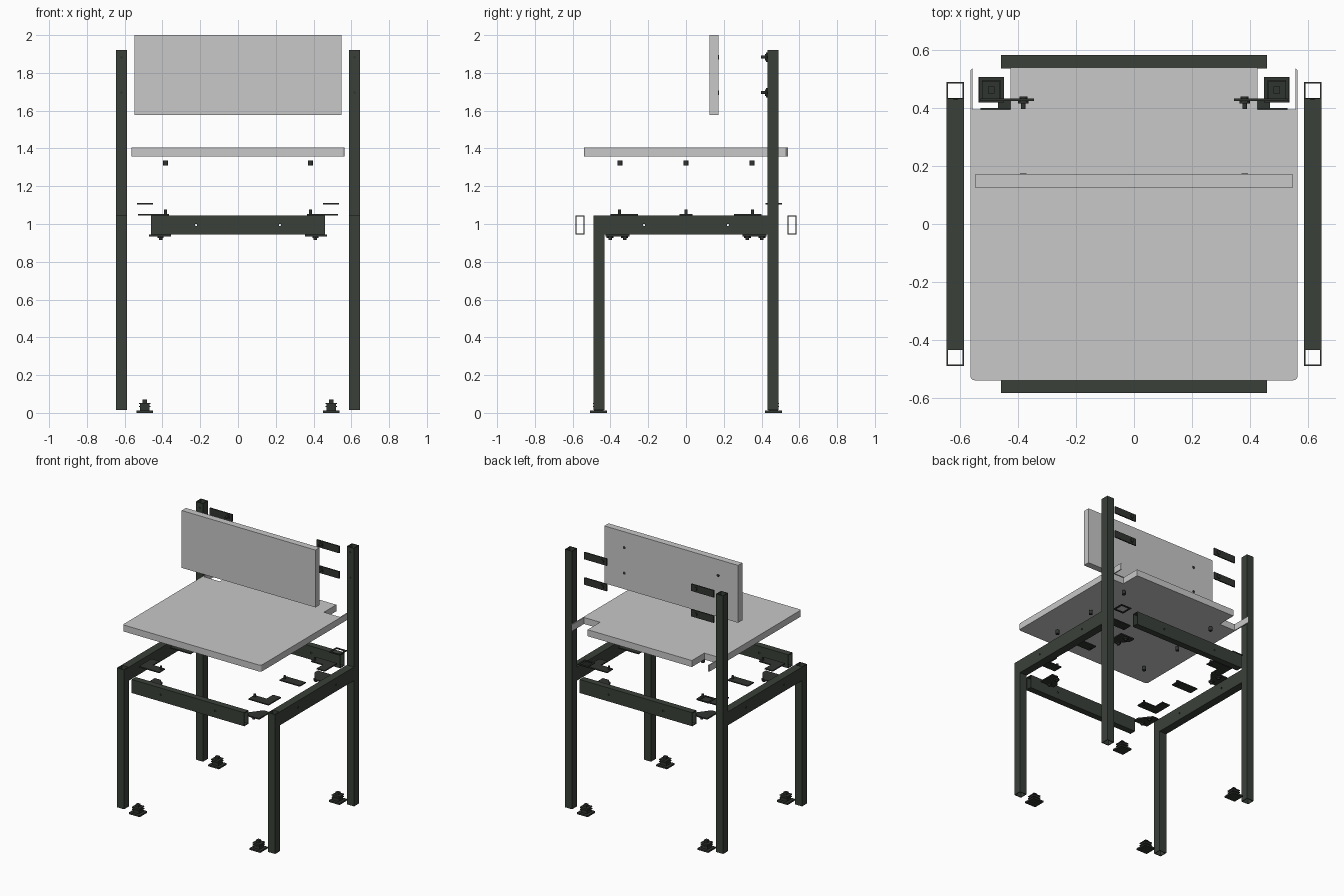
import bpy, bmesh, math
from mathutils import Vector, Matrix

cube = bpy.data.objects.get("Cube")
if cube:
    bpy.data.objects.remove(cube, do_unlink=True)


def material(name, rgb):
    m = bpy.data.materials.new(name)
    m.use_nodes = True
    m.diffuse_color = (*rgb, 1)
    bsdf = next(n for n in m.node_tree.nodes if n.type == 'BSDF_PRINCIPLED')
    bsdf.inputs["Base Color"].default_value = (*rgb, 1)
    return m


STEEL = material("dark green steel", (0.042, 0.051, 0.041))
HARDWARE = material("black hardware", (0.03, 0.035, 0.03))
BOARD = material("grey board", (0.58, 0.58, 0.58))


def finish(name, bm, mat):
    bmesh.ops.recalc_face_normals(bm, faces=bm.faces)
    mesh = bpy.data.meshes.new(name)
    bm.to_mesh(mesh)
    bm.free()
    mesh.materials.append(mat)
    ob = bpy.data.objects.new(name, mesh)
    bpy.context.collection.objects.link(ob)
    return ob


def add_box(bm, lo, hi):
    lo, hi = Vector(lo), Vector(hi)
    m = Matrix.Translation((lo + hi) / 2) @ Matrix.Diagonal((*(hi - lo), 1))
    bmesh.ops.create_cube(bm, size=1, matrix=m)


def add_cyl(bm, center, axis, r, length, sides=12):
    rot = Vector(axis).to_track_quat('Z', 'Y').to_matrix().to_4x4()
    bmesh.ops.create_cone(bm, cap_ends=True, segments=sides, radius1=r, radius2=r,
                          depth=length, matrix=Matrix.Translation(center) @ rot)


def add_prism(bm, pts, z0, z1):
    f = bm.faces.new([bm.verts.new((x, y, z0)) for x, y in pts])
    ext = bmesh.ops.extrude_face_region(bm, geom=[f])
    verts = [v for v in ext["geom"] if isinstance(v, bmesh.types.BMVert)]
    bmesh.ops.translate(bm, verts=verts, vec=(0, 0, z1 - z0))


def add_tube(bm, lo, hi, axis, wall=0.005):
    """Hollow rectangular tube, open at both ends along the axis."""
    a, b = [i for i in range(3) if i != axis]
    rings = []
    for end in (lo[axis], hi[axis]):
        for w in (0, wall):
            ring = []
            for u, v in ((lo[a] + w, lo[b] + w), (hi[a] - w, lo[b] + w),
                         (hi[a] - w, hi[b] - w), (lo[a] + w, hi[b] - w)):
                co = [0, 0, 0]
                co[axis], co[a], co[b] = end, u, v
                ring.append(bm.verts.new(co))
            rings.append(ring)
    for p, q in ((0, 1), (0, 2), (1, 3), (2, 3)):
        for i in range(4):
            j = (i + 1) % 4
            bm.faces.new((rings[p][i], rings[p][j], rings[q][j], rings[q][i]))


def tube(name, lo, hi, axis):
    bm = bmesh.new()
    add_tube(bm, lo, hi, axis)
    return finish(name, bm, STEEL)


def drill(ob, centers, axis):
    bm = bmesh.new()
    for c in centers:
        add_cyl(bm, c, axis, 0.006, 0.2)
    cutter = finish("drill_cutter", bm, STEEL)
    cutter.hide_render = True
    mod = ob.modifiers.new("holes", 'BOOLEAN')
    mod.operation, mod.solver, mod.object = 'DIFFERENCE', 'EXACT', cutter
    bpy.context.view_layer.objects.active = ob
    bpy.ops.object.modifier_apply(modifier=mod.name)
    bpy.data.objects.remove(cutter, do_unlink=True)


LOW, HIGH = 0.945, 1.045            # rail bottom and top
INNER, OUTER = 0.588, 0.647         # side frame
BOLT_Z = (1.695, 1.883)             # backrest fixings

# Front and back rails
for name, s in (("front_rail", -1), ("back_rail", 1)):
    y0, y1 = sorted((s * 0.537, s * 0.584))
    rail = tube(name, (-0.46, y0, LOW), (0.46, y1, HIGH), 0)
    drill(rail, [(x, s * 0.56, 0.995) for x in (-0.222, 0.222)], (0, 1, 0))

for side, s in (("left", 1), ("right", -1)):
    # Side frame: tall back leg, short front leg, rail between
    x0, x1 = sorted((s * INNER, s * OUTER))
    tube(side + "_front_leg", (x0, -0.49, 0.015), (x1, -0.431, HIGH), 2)
    tube(side + "_back_leg", (x0, 0.431, 0.015), (x1, 0.49, 1.922), 2)
    rail = tube(side + "_side_rail", (x0, -0.431, LOW), (x1, 0.431, HIGH), 1)
    drill(rail, [(s * 0.617, y, 0.995) for y in (-0.222, 0.222)], (1, 0, 0))

    # Dark bolt holes on the back leg
    bm = bmesh.new()
    for z in BOLT_Z:
        add_cyl(bm, (s * 0.617, 0.43, z), (0, 1, 0), 0.007, 0.004)
    finish(side + "_leg_holes", bm, HARDWARE)

    # Backrest fixing straps with bolts
    for level, z in zip(("lower", "upper"), BOLT_Z):
        bm = bmesh.new()
        xa, xb = sorted((s * 0.345, s * 0.53))
        add_box(bm, (xa, 0.424, z - 0.026), (xb, 0.433, z + 0.026))
        add_cyl(bm, (s * 0.382, 0.412, z), (0, 1, 0), 0.008, 0.028)
        add_cyl(bm, (s * 0.382, 0.421, z), (0, 1, 0), 0.018, 0.008)
        add_cyl(bm, (s * 0.382, 0.436, z), (0, 1, 0), 0.014, 0.008)
        finish(f"{side}_{level}_backrest_strap", bm, HARDWARE)

    # Thin square collar around the back leg opening in the seat
    bm = bmesh.new()
    xa, xb = sorted((s * 0.449, s * 0.536))
    add_tube(bm, (xa, 0.42, 1.104), (xb, 0.507, 1.11), 2, 0.012)
    finish(side + "_leg_collar", bm, HARDWARE)

    # Seat inserts and middle seat plate
    for i, y in enumerate((-0.35, 0, 0.35)):
        bm = bmesh.new()
        add_cyl(bm, (s * 0.383, y, 1.323), (0, 0, 1), 0.013, 0.028)
        finish(f"{side}_seat_insert_{i + 1}", bm, HARDWARE)
    bm = bmesh.new()
    xa, xb = sorted((s * 0.365, s * 0.53))
    add_box(bm, (xa, -0.035, 1.046), (xb, 0.035, 1.054))
    add_cyl(bm, (s * 0.383, 0, 1.058), (0, 0, 1), 0.008, 0.036)
    finish(side + "_middle_seat_plate", bm, HARDWARE)

    for end, t in (("front", -1), ("back", 1)):
        # L-shaped corner seat plate with bolt
        bm = bmesh.new()
        shape = ((0.365, 0.40), (0.53, 0.40), (0.53, 0.255),
                 (0.465, 0.255), (0.465, 0.33), (0.365, 0.33))
        add_prism(bm, [(s * x, t * y) for x, y in shape], 1.046, 1.054)
        add_cyl(bm, (s * 0.383, t * 0.352, 1.058), (0, 0, 1), 0.008, 0.036)
        finish(f"{side}_{end}_seat_plate", bm, HARDWARE)

        # Corner gusset below the rails with two bolts
        bm = bmesh.new()
        shape = ((0.47, 0.30), (0.47, 0.425), (0.355, 0.425), (0.355, 0.385), (0.42, 0.30))
        add_prism(bm, [(s * x, t * y) for x, y in shape], 0.935, 0.944)
        for y in (0.325, 0.402):
            add_cyl(bm, (s * 0.41, t * y, 0.932), (0, 0, 1), 0.018, 0.012, 6)
            add_cyl(bm, (s * 0.41, t * y, 0.925), (0, 0, 1), 0.009, 0.02)
        finish(f"{side}_{end}_corner_gusset", bm, HARDWARE)

        # Stepped foot plug
        bm = bmesh.new()
        cx, cy = s * 0.493, t * 0.463
        for half, z0, z1 in ((0.044, 0, 0.012), (0.025, 0.012, 0.03),
                             (0.03, 0.03, 0.036), (0.025, 0.036, 0.046),
                             (0.03, 0.046, 0.052), (0.012, 0.052, 0.07)):
            add_box(bm, (cx - half, cy - half, z0), (cx + half, cy + half, z1))
        finish(f"{side}_{end}_foot", bm, HARDWARE)

# Seat board: rounded front corners, leg slots at the back
half = [(0.426, 0.54), (0.426, 0.395), (0.557, 0.395), (0.557, 0.54), (0.565, 0.53)]
half += [(0.55 + 0.015 * math.cos(a), -0.525 - 0.015 * math.sin(a))
         for a in (math.pi / 8 * i for i in range(5))]
bm = bmesh.new()
add_prism(bm, half + [(-x, y) for x, y in reversed(half)], 1.357, 1.405)
finish("seat", bm, BOARD)

# Backrest board and its dark fixing holes
bm = bmesh.new()
add_box(bm, (-0.547, 0.124, 1.576), (0.547, 0.173, 2.0))
finish("backrest", bm, BOARD)
bm = bmesh.new()
for x in (-0.383, 0.383):
    for z in BOLT_Z:
        add_cyl(bm, (x, 0.173, z), (0, 1, 0), 0.011, 0.003)
finish("backrest_holes", bm, HARDWARE)
